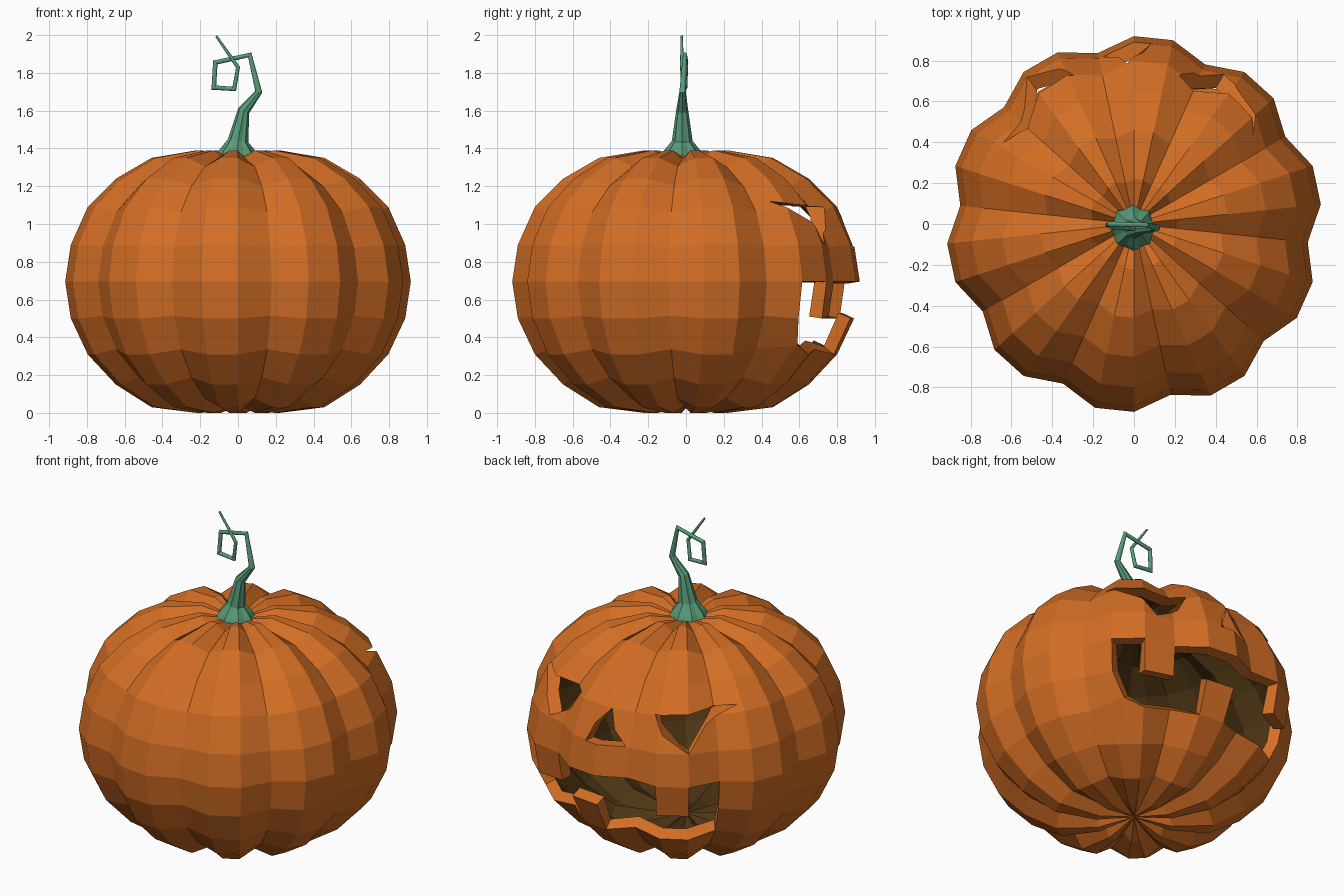
import bpy, bmesh, math
from mathutils import Vector

if "Cube" in bpy.data.objects:
    bpy.data.objects.remove(bpy.data.objects["Cube"])


def material(name, rgb):
    m = bpy.data.materials.new(name)
    m.diffuse_color = (*rgb, 1)
    m.use_nodes = True
    m.node_tree.nodes["Principled BSDF"].inputs["Base Color"].default_value = m.diffuse_color
    return m


ORANGE = material("pumpkin_orange", (0.65, 0.155, 0.018))
DARK = material("inside_dark_brown", (0.075, 0.036, 0.007))
GREEN = material("stem_green", (0.10, 0.33, 0.19))


def make_object(name, bm, mats):
    bmesh.ops.recalc_face_normals(bm, faces=bm.faces)
    me = bpy.data.meshes.new(name)
    bm.to_mesh(me)
    bm.free()
    ob = bpy.data.objects.new(name, me)
    bpy.context.collection.objects.link(ob)
    for m in mats:
        me.materials.append(m)
    return ob


def apply_modifier(ob, mod):
    bpy.context.view_layer.objects.active = ob
    bpy.ops.object.modifier_apply(modifier=mod.name)


def polar(r, deg, z):
    a = math.radians(deg)
    return Vector((r * math.cos(a), r * math.sin(a), z))


# Pumpkin shell: ribbed rings, every third column is a groove
SIDES, MID = 30, 0.695
PROFILE = [(0.22, 0.0), (0.46, 0.03), (0.65, 0.15), (0.80, 0.31), (0.89, 0.50), (0.92, 0.695),
           (0.89, 0.89), (0.80, 1.09), (0.65, 1.24), (0.46, 1.35), (0.22, 1.39)]
bm = bmesh.new()
rings = []
for r, z in PROFILE:
    ring = []
    for k in range(SIDES):
        s = 0.93 if k % 3 == 2 else 1.0
        ring.append(bm.verts.new(polar(r * s, 6 + 12 * k, MID + (z - MID) * s)))
    rings.append(ring)
# the mouth's corner is pulled in a little
rings[3][3].co = polar(0.82, 46, 0.36)


# Mouth: two rows of panels left open, except for three teeth
def is_open(row, k):
    return (row == 4 and 3 <= k < 11 and k not in (4, 9)) or (row == 3 and 3 <= k < 11 and k != 6)


for i in range(len(rings) - 1):
    for k in range(SIDES):
        if not is_open(i, k):
            n = (k + 1) % SIDES
            bm.faces.new((rings[i][k], rings[i][n], rings[i + 1][n], rings[i + 1][k]))
for ring, z in ((rings[0], 0.04), (rings[-1], 1.34)):
    pole = bm.verts.new((0, 0, z))
    for k in range(SIDES):
        bm.faces.new((ring[k], ring[(k + 1) % SIDES], pole))
bmesh.ops.recalc_face_normals(bm, faces=bm.faces)
if sum(f.normal.dot(f.calc_center_median() - Vector((0, 0, MID))) for f in bm.faces) < 0:
    bmesh.ops.reverse_faces(bm, faces=bm.faces)
pumpkin = make_object("pumpkin_shell", bm, [ORANGE, DARK])
wall = pumpkin.modifiers.new("wall", "SOLIDIFY")
wall.thickness = 0.07
wall.offset = -1
wall.material_offset = 1
apply_modifier(pumpkin, wall)

# Eyes and nose: triangular wedges cut through the wall (angle, height)
C = 92.5
eye = [(19.5, 1.09), (55.5, 1.12), (33.5, 0.89)]
cuts = {"left_eye": [(C + a, z) for a, z in eye],
        "right_eye": [(C - a, z) for a, z in eye],
        "nose": [(C, 1.08), (C - 8, 0.88), (C + 8, 0.88)]}
for name, tri in cuts.items():
    bm = bmesh.new()
    inner = [bm.verts.new(polar(0.45, a, z)) for a, z in tri]
    outer = [bm.verts.new(polar(1.3, a, z)) for a, z in tri]
    bm.faces.new(inner)
    bm.faces.new(outer)
    for k in range(3):
        n = (k + 1) % 3
        bm.faces.new((inner[k], inner[n], outer[n], outer[k]))
    cutter = make_object(name + "_cutter", bm, [ORANGE])
    cutter.hide_render = True
    cut = pumpkin.modifiers.new(name, "BOOLEAN")
    cut.operation = "DIFFERENCE"
    cut.solver = "EXACT"
    cut.object = cutter
    apply_modifier(pumpkin, cut)
    bpy.data.objects.remove(cutter)

# Stem: star-shaped flared base running into a thin curled tendril (x, y, z, radius)
PATH = [(-0.005, -0.02, 1.36, 0.115), (-0.005, -0.02, 1.385, 0.10), (0.0, -0.02, 1.44, 0.055),
        (0.03, -0.02, 1.60, 0.032), (0.11, -0.018, 1.70, 0.017), (0.062, -0.005, 1.895, 0.011),
        (-0.12, 0.0, 1.855, 0.012), (-0.128, -0.005, 1.722, 0.012), (-0.02, -0.012, 1.715, 0.011),
        (0.0, -0.022, 1.83, 0.010), (-0.115, -0.022, 1.995, 0.006)]
pts = [Vector(p[:3]) for p in PATH]
bm = bmesh.new()
loops = []
STEM_SIDES = 16
for i, p in enumerate(pts):
    before = (p - pts[i - 1]).normalized() if i else Vector((0, 0, 1))
    after = (pts[i + 1] - p).normalized() if i < len(pts) - 1 else before
    t = Vector((0, 0, 1)) if i < 2 else (before + after).normalized()
    side = Vector((0, 1, 0)).cross(t).normalized()
    depth = t.cross(side)
    stretch = 1 / max(0.6, t.dot(after))
    loop = []
    for k in range(STEM_SIDES):
        a = 2 * math.pi * k / STEM_SIDES
        r = PATH[i][3] * (0.86 if k % 2 and i < 4 else 1)
        w = r * stretch if i > 3 else r
        loop.append(bm.verts.new(p + side * w * math.cos(a) + depth * r * math.sin(a)))
    loops.append(loop)
for a, b in zip(loops, loops[1:]):
    for k in range(STEM_SIDES):
        n = (k + 1) % STEM_SIDES
        bm.faces.new((a[k], a[n], b[n], b[k]))
bm.faces.new(loops[0])
bm.faces.new(loops[-1])
make_object("curled_stem", bm, [GREEN])
